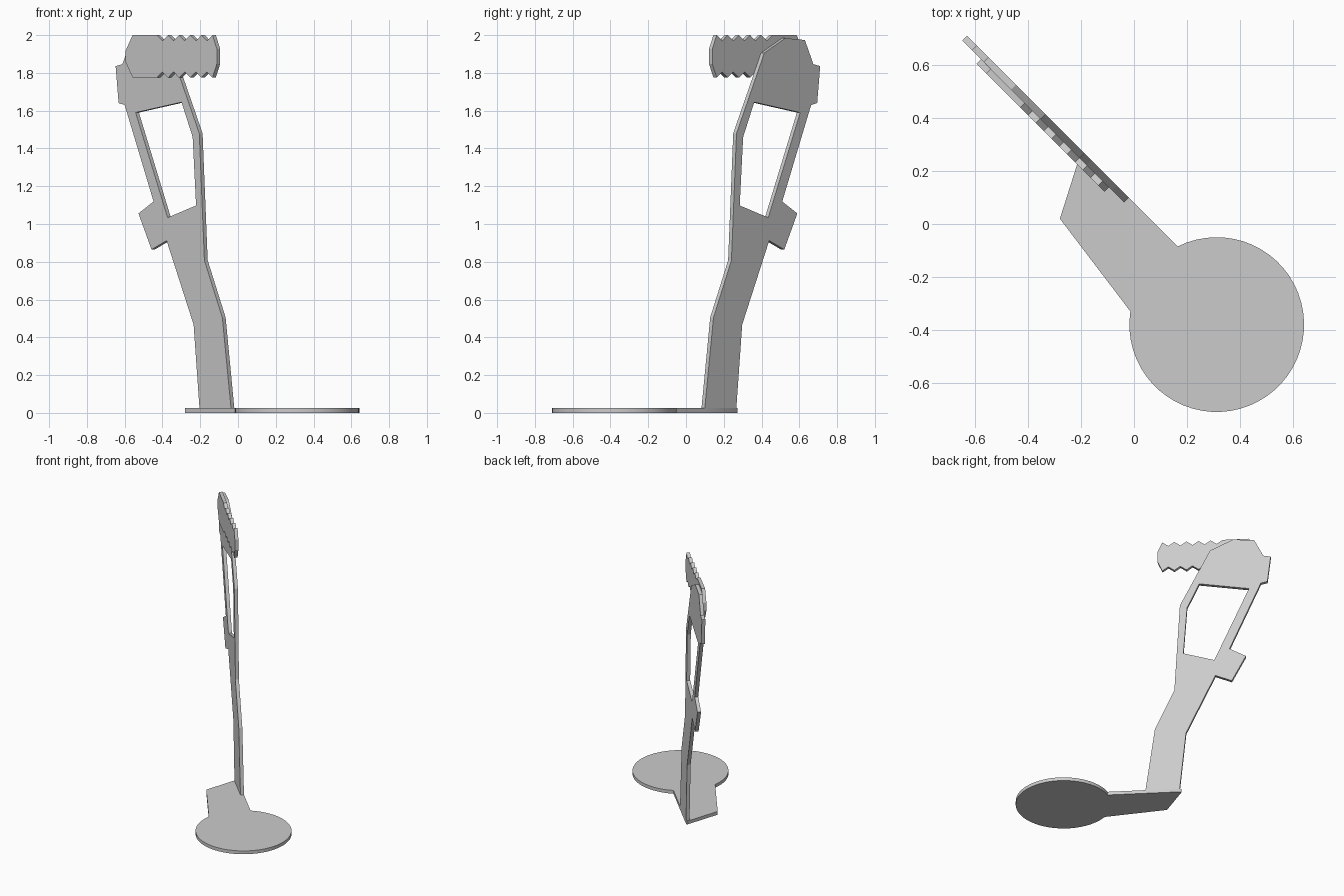
import bpy, bmesh, math
from mathutils import Vector

if "Cube" in bpy.data.objects:
    bpy.data.objects.remove(bpy.data.objects["Cube"])


def plate(name, loops, place, offset):
    """Fill flat outlines (later loops are holes), then extrude by offset."""
    bm = bmesh.new()
    edges = []
    for loop in loops:
        vs = [bm.verts.new(place(*p)) for p in loop]
        edges += [bm.edges.new((vs[i - 1], vs[i])) for i in range(len(vs))]
    bmesh.ops.triangle_fill(bm, edges=edges, use_beauty=True)
    ext = bmesh.ops.extrude_face_region(bm, geom=bm.faces[:])
    new = [g for g in ext["geom"] if isinstance(g, bmesh.types.BMVert)]
    bmesh.ops.translate(bm, verts=new, vec=Vector(offset))
    bmesh.ops.recalc_face_normals(bm, faces=bm.faces[:])
    mesh = bpy.data.meshes.new(name)
    bm.to_mesh(mesh)
    bm.free()
    obj = bpy.data.objects.new(name, mesh)
    bpy.context.collection.objects.link(obj)
    return obj


def diagonal(total):
    """Upright plane x + y = total, drawn in front-view x and z."""
    return lambda x, z: (x, total - x, z)


# Base: round pad with an angled arm reaching the post
a0, a1, n = math.radians(116.6), math.radians(-188.7), 48
arc = [(0.3125 + 0.33 * math.cos(a0 + (a1 - a0) * i / n),
        -0.38 + 0.33 * math.sin(a0 + (a1 - a0) * i / n)) for i in range(n + 1)]
base_outline = arc + [(-0.28, 0.02), (-0.2, 0.272), (-0.187, 0.267), (-0.02, 0.1)]
base = plate("base_pad", [base_outline], lambda x, y: (x, y, 0), (0, 0, 0.025))
bpy.context.view_layer.objects.active = base
base.select_set(True)
bpy.ops.object.shade_smooth_by_angle()

# Post: bent flat upright with a side tab and a window
post_outline = [
    (-0.204, 0.025), (-0.235, 0.467), (-0.378, 0.912), (-0.458, 0.865),
    (-0.527, 1.056), (-0.447, 1.119), (-0.60, 1.63), (-0.632, 1.64),
    (-0.648, 1.836), (-0.612, 1.846), (-0.567, 1.974), (-0.463, 1.984),
    (-0.352, 1.905), (-0.205, 1.48), (-0.178, 0.808), (-0.083, 0.505),
    (-0.037, 0.025)]
window = [(-0.542, 1.59), (-0.299, 1.645), (-0.24, 1.46), (-0.222, 1.098),
          (-0.373, 1.034)]
plate("post", [post_outline, window], diagonal(0.045), (0.0175, 0.0175, 0))

# Head: plate with teeth along the top and bottom edges
zc, half, depth, pitch = 1.8875, 0.1125, 0.03, 0.059
upper = [(-0.595, 0.03), (-0.558, half), (-0.43, half)]
for i in range(5):
    x = -0.43 + pitch * i
    upper += [(x + pitch / 2, half - depth), (x + pitch, half)]
upper.append((-0.112, 0.04))
head_outline = [(x, zc + h) for x, h in upper] + [(x, zc - h) for x, h in reversed(upper)]
plate("toothed_head", [head_outline], diagonal(0.01), (0.0175, 0.0175, 0))
